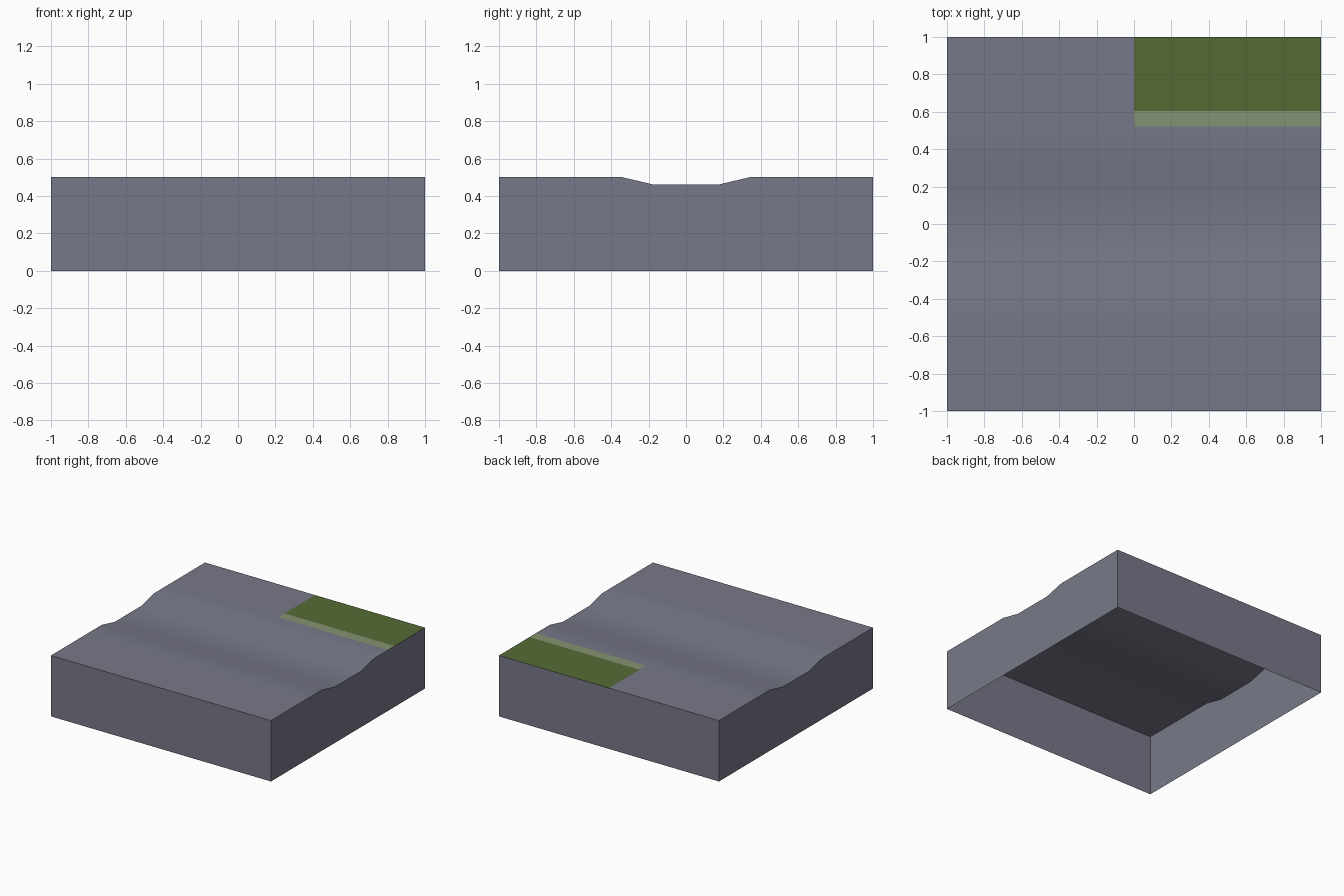
import bpy, bmesh

if "Cube" in bpy.data.objects:
    bpy.data.objects.remove(bpy.data.objects["Cube"])

def srgb(c):
    c /= 255
    return c / 12.92 if c <= 0.04045 else ((c + 0.055) / 1.055) ** 2.4

def material(name, rgb):
    m = bpy.data.materials.new(name)
    m.diffuse_color = (*[srgb(c) for c in rgb], 1)
    m.use_nodes = True
    m.node_tree.nodes["Principled BSDF"].inputs["Base Color"].default_value = m.diffuse_color
    return m

# Top profile across y: flat banks with a shallow channel
profile = [(-1, .5), (-.52, .5), (-.34, .5), (-.17, .46), (.17, .46),
           (.34, .5), (.52, .5), (.605, .5), (1, .5)]
columns = [-1, 0, 1]

bm = bmesh.new()
rows = [[bm.verts.new((x, y, z)) for x in columns] for y, z in profile]
for a, b in zip(rows, rows[1:]):
    for i in range(len(columns) - 1):
        f = bm.faces.new((a[i], a[i + 1], b[i + 1], b[i]))
        # Grass patch with a pale border in the back right corner
        c = f.calc_center_median()
        if c.x > 0 and c.y > .52:
            f.material_index = 1 if c.y > .605 else 2

# Side walls, open underneath
rim = [e for e in bm.edges if e.is_boundary]
walls = bmesh.ops.extrude_edge_only(bm, edges=rim)["geom"]
for g in walls:
    if isinstance(g, bmesh.types.BMVert):
        g.co.z = 0
    elif isinstance(g, bmesh.types.BMFace):
        g.material_index = 0
bm.normal_update()
for f in bm.faces:
    c = f.calc_center_median()
    n = f.normal
    if n.z < -.5 or (abs(n.z) < .5 and n.x * c.x + n.y * c.y < 0):
        f.normal_flip()

mesh = bpy.data.meshes.new("ground_tile")
bm.to_mesh(mesh)
bm.free()
for m in (material("slate_grey", (119, 121, 137)),
          material("grass_green", (86, 106, 53)),
          material("pale_green", (132, 147, 115))):
    mesh.materials.append(m)
tile = bpy.data.objects.new("ground_tile", mesh)
bpy.context.collection.objects.link(tile)
bpy.context.view_layer.objects.active = tile
tile.select_set(True)
bpy.ops.object.shade_smooth_by_angle()
